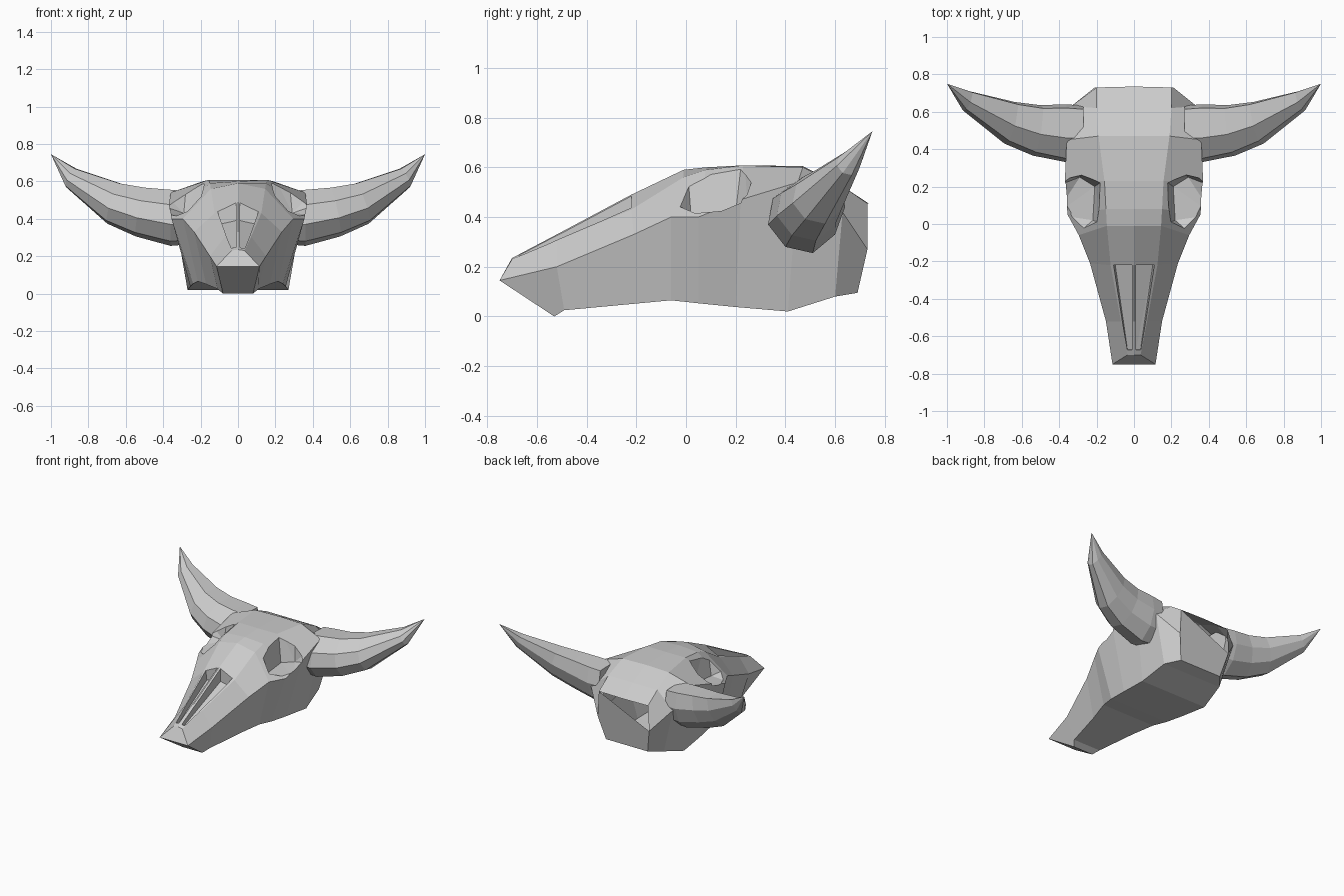
import bpy, bmesh
from mathutils import Vector

if "Cube" in bpy.data.objects:
    bpy.data.objects.remove(bpy.data.objects["Cube"])


def make_object(name, bm):
    bmesh.ops.recalc_face_normals(bm, faces=bm.faces)
    me = bpy.data.meshes.new(name)
    bm.to_mesh(me)
    bm.free()
    ob = bpy.data.objects.new(name, me)
    bpy.context.collection.objects.link(ob)
    return ob


def bridge(bm, a, b):
    n = len(a)
    for i in range(n):
        j = (i + 1) % n
        bm.faces.new((a[i], a[j], b[j], b[i]))


def hull(name, pts, side):
    bm = bmesh.new()
    for x, y, z in pts:
        bm.verts.new((x * side, y, z))
    bmesh.ops.convex_hull(bm, input=bm.verts)
    return make_object(name, bm)


# Skull: half sections as top centre (y, z), top edge, side ridge, bottom edge
sections = [
    ((-.70, .235), (.035, -.70, .23), (.115, -.75, .145), (.08, -.53, 0)),
    ((-.52, .33), (.07, -.52, .305), (.15, -.52, .20), (.11, -.49, .025)),
    ((-.22, .49), (.125, -.22, .43), (.235, -.21, .33), (.17, -.22, .05)),
    ((-.01, .59), (.145, -.01, .56), (.295, -.06, .40), (.215, -.06, .065)),
    ((.08, .60), (.15, .08, .59), (.355, .05, .40), (.24, .05, .053)),
    ((.23, .607), (.158, .23, .608), (.37, .22, .47), (.255, .2, .038)),
    ((.47, .605), (.19, .47, .60), (.36, .45, .54), (.27, .41, .02)),
    ((.62, .53), (.20, .62, .53), (.335, .63, .42), (.24, .60, .08)),
    ((.735, .455), (.20, .73, .455), (.21, .73, .27), (.17, .69, .095)),
]
bm = bmesh.new()
rings = []
for (cy, cz), t, s, b in sections:
    right = [t, s, b]
    left = [(-x, y, z) for x, y, z in reversed(right)]
    rings.append([bm.verts.new(p) for p in [(0, cy, cz)] + right + left])
for a, b in zip(rings, rings[1:]):
    bridge(bm, a, b)
c, t, s, b, b2, s2, t2 = rings[0]
bm.faces.new((c, t, s, s2, t2))
bm.faces.new((s, b, b2, s2))
bm.faces.new(rings[-1])
skull = make_object("skull", bm)

# Cut the nasal slits and eye sockets
slit = [(.012, -.22, .39), (.1, -.22, .37), (.035, -.67, .212), (.012, -.67, .215),
        (.012, -.22, .56), (.12, -.22, .52), (.038, -.68, .33), (.012, -.68, .33)]
socket = [(.165, 0, .68), (.165, .23, .68), (.27, .275, .65), (.42, .24, .56),
          (.42, .05, .42), (.30, -.05, .46), (.22, .02, .41), (.21, .2, .42),
          (.29, .25, .43), (.42, .2, .475)]
cutters = []
for side in (1, -1):
    for name, pts in (("slit_cutter", slit), ("socket_cutter", socket)):
        cut = hull(name, pts, side)
        cut.hide_render = True
        mod = skull.modifiers.new(name, 'BOOLEAN')
        mod.operation = 'DIFFERENCE'
        mod.solver = 'EXACT'
        mod.object = cut
        cutters.append(cut)
deps = bpy.context.evaluated_depsgraph_get()
deps.update()
result = bpy.data.meshes.new_from_object(skull.evaluated_get(deps))
skull.modifiers.clear()
skull.data = result
for cut in cutters:
    bpy.data.objects.remove(cut)

# Horns: eight-sided section (y, z about its centre) swept outward and up
profile = [(-.16, -.04), (-.14, .065), (-.03, .145), (.13, .14),
           (.15, .03), (.11, -.08), (.02, -.155), (-.09, -.13)]
# x, y, z of centre, scale, tilt
stations = [(.27, .49, .41, .95, 0), (.36, .49, .41, 1, 0), (.52, .505, .44, .87, .2),
            (.665, .545, .485, .72, .32), (.895, .66, .62, .33, .5)]
for side, name in ((1, "horn_right"), (-1, "horn_left")):
    bm = bmesh.new()
    loops = []
    for x, y, z, k, tilt in stations:
        loops.append([bm.verts.new((side * (x - tilt * k * (dz + .5 * dy)), y + k * dy, z + k * dz))
                      for dy, dz in profile])
    for a, b in zip(loops, loops[1:]):
        bridge(bm, a, b)
    bm.faces.new(loops[0])
    tip = bm.verts.new((side, .75, .745))
    for i in range(8):
        bm.faces.new((loops[-1][i], loops[-1][(i + 1) % 8], tip))
    make_object(name, bm)
